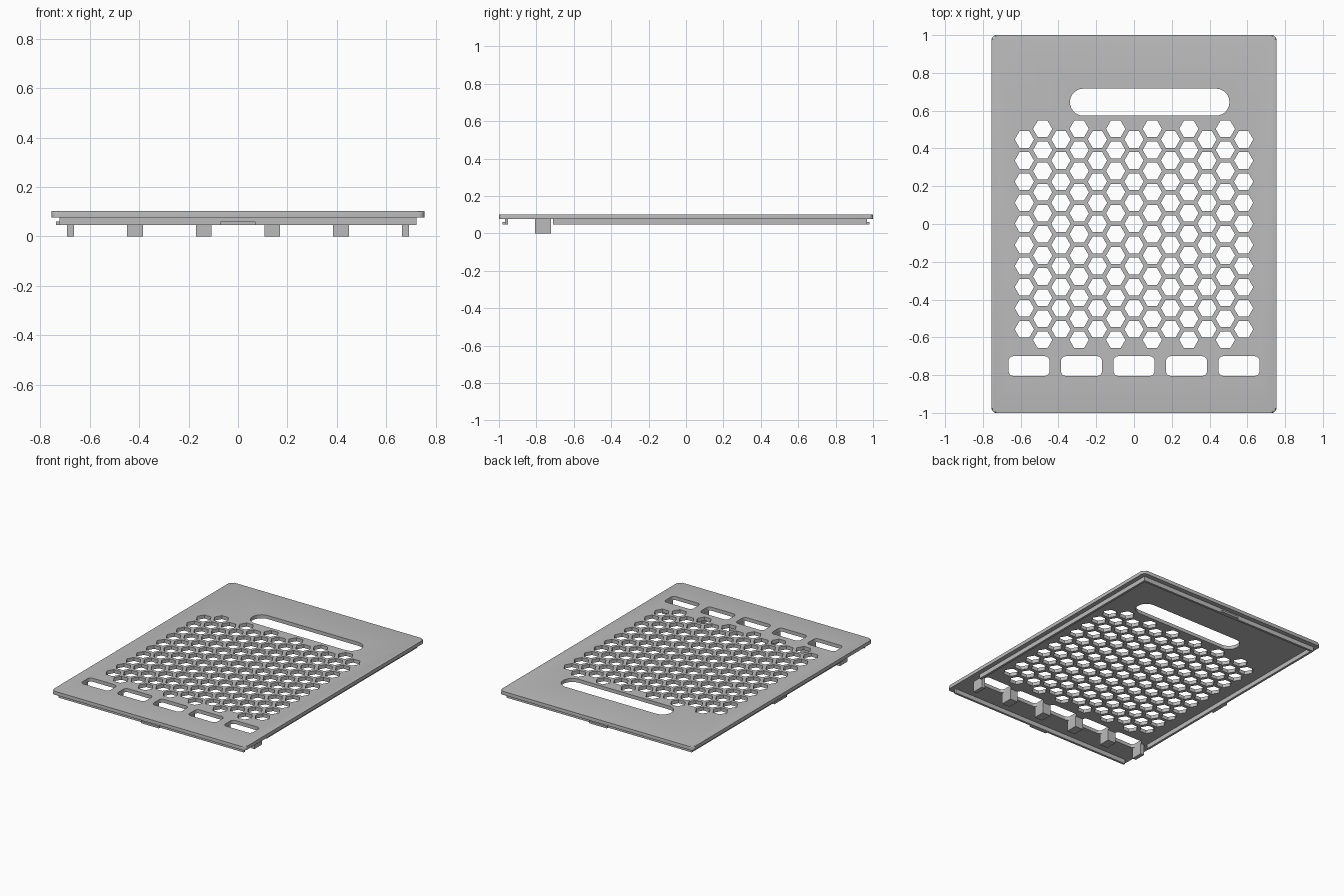
import bpy, bmesh
from math import pi, cos, sin, sqrt

old = bpy.data.objects.get("Cube")
if old:
    bpy.data.objects.remove(old, do_unlink=True)

grey = bpy.data.materials.new("matte_grey")
grey.use_nodes = True
GREY = (0.5, 0.5, 0.5, 1)
grey.diffuse_color = GREY
grey.node_tree.nodes["Principled BSDF"].inputs["Base Color"].default_value = GREY

TOP, UNDER, LIP_Z = 0.102, 0.077, 0.046


def rounded_rect(cx, cy, w, h, r, steps=6):
    """Counter-clockwise outline of a rectangle with round corners."""
    pts = []
    for q, (sx, sy) in enumerate([(1, 1), (-1, 1), (-1, -1), (1, -1)]):
        for i in range(steps + 1):
            a = (q + i / steps) * pi / 2
            pts.append((cx + sx * (w / 2 - r) + r * cos(a),
                        cy + sy * (h / 2 - r) + r * sin(a)))
    return pts


def hexagon(cx, cy, r):
    return [(cx + r * cos(i * pi / 3), cy + r * sin(i * pi / 3)) for i in range(6)]


def add_prism(bm, outline, z0, z1):
    """Extrude an outline from z0 to z1 and return its top face."""
    low = [bm.verts.new((x, y, z0)) for x, y in outline]
    high = [bm.verts.new((x, y, z1)) for x, y in outline]
    n = len(low)
    bm.faces.new(low[::-1])
    for i in range(n):
        j = (i + 1) % n
        bm.faces.new((low[i], low[j], high[j], high[i]))
    return bm.faces.new(high)


def finish(bm, name):
    mesh = bpy.data.meshes.new(name)
    bm.to_mesh(mesh)
    bm.free()
    mesh.materials.append(grey)
    obj = bpy.data.objects.new(name, mesh)
    bpy.context.collection.objects.link(obj)
    return obj


def box(name, x0, x1, y0, y1, z0, z1):
    bm = bmesh.new()
    add_prism(bm, [(x0, y0), (x1, y0), (x1, y1), (x0, y1)], z0, z1)
    return finish(bm, name)


# Cover plate with softened top edge
bm = bmesh.new()
top = add_prism(bm, rounded_rect(0, 0, 1.508, 2, 0.025), UNDER, TOP)
bmesh.ops.bevel(bm, geom=list(top.edges), offset=0.01, segments=3,
                profile=0.5, affect='EDGES')
plate = finish(bm, "cover_plate")

# All openings: honeycomb, handle slot, row of vents
bm = bmesh.new()
pitch = 0.1117
for col in range(-6, 7):
    rows = 11 if col % 2 else 10
    for row in range(rows):
        y = -0.055 + (row - (rows - 1) / 2) * pitch
        add_prism(bm, hexagon(col * pitch * sqrt(3) / 2, y, 0.051), 0, 0.2)
add_prism(bm, rounded_rect(0.083, 0.645, 0.844, 0.143, 0.0712, 10), 0, 0.2)
for i in range(-2, 3):
    add_prism(bm, rounded_rect(i * 0.278, -0.752, 0.217, 0.104, 0.025), 0, 0.2)
cutter = finish(bm, "opening_cutter")
cutter.hide_render = True

cut = plate.modifiers.new("openings", 'BOOLEAN')
cut.operation = 'DIFFERENCE'
cut.solver = 'EXACT'
cut.object = cutter
bpy.ops.object.select_all(action='DESELECT')
plate.select_set(True)
bpy.context.view_layer.objects.active = plate
bpy.ops.object.modifier_apply(modifier=cut.name)
bpy.data.objects.remove(cutter, do_unlink=True)
bpy.ops.object.shade_smooth_by_angle(angle=pi / 6)

# Locating lip under the plate, open beside the vents
X, Y, T = 0.722, 0.967, 0.016
box("front_lip", -X, X, -Y, -Y + T, LIP_Z, UNDER)
box("back_lip", -X, X, Y - T, Y, LIP_Z, UNDER)
for side, s in (("left", 1), ("right", -1)):
    xs = sorted((s * X, s * (X - T)))
    box(side + "_lip", *xs, -0.71, Y - T, LIP_Z, UNDER)

# Snap ridges on the lip
box("front_snap", -0.07, 0.07, -Y - 0.014, -Y, LIP_Z, 0.06)
box("back_snap", -0.07, 0.07, Y, Y + 0.014, LIP_Z, 0.06)
box("right_snap", -X - 0.015, -X, -0.07, 0.07, LIP_Z, 0.06)

# Support pegs between the vents
for i in range(6):
    mid = (i - 2.5) * 0.278
    x0, x1 = mid - 0.0315, mid + 0.0315
    if i == 0:
        x0, x1 = -0.692, -0.664
    elif i == 5:
        x0, x1 = 0.664, 0.692
    box("support_peg_%d" % (i + 1), x0, x1, -0.806, -0.723, 0, UNDER)
